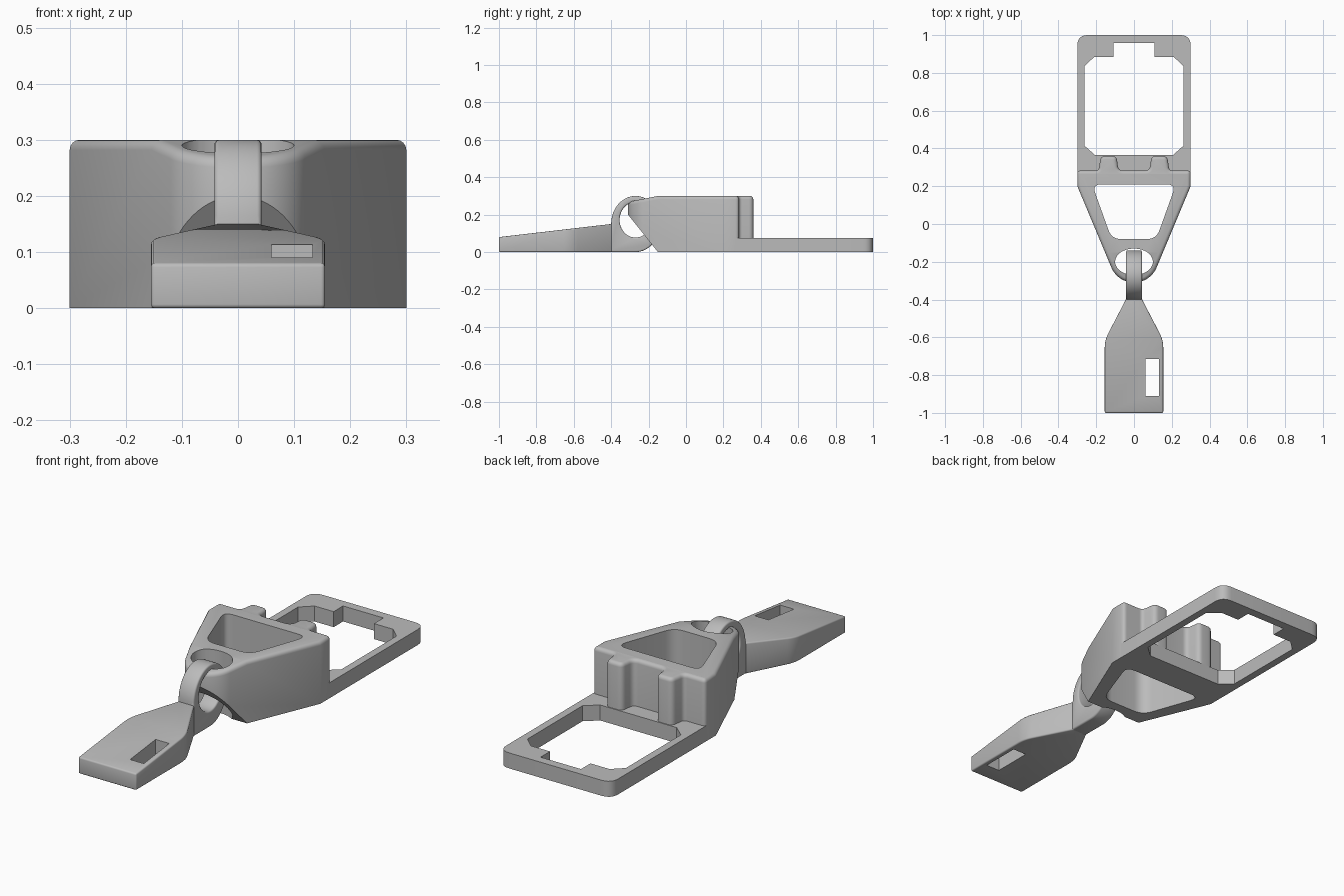
import bpy, bmesh, math
from mathutils import Vector

if "Cube" in bpy.data.objects:
    bpy.data.objects.remove(bpy.data.objects["Cube"])

grey = bpy.data.materials.new("light_grey")
grey.diffuse_color = (0.5, 0.5, 0.5, 1)
grey.use_nodes = True
grey.node_tree.nodes["Principled BSDF"].inputs["Base Color"].default_value = grey.diffuse_color


def rounded(corners, seg=6):
    """Outline from (x, y, cut) corners; cut is the rounding distance along each edge."""
    out = []
    n = len(corners)
    for i, (x, y, d) in enumerate(corners):
        p = Vector((x, y))
        if d == 0:
            out.append(p)
            continue
        a = p + (Vector(corners[i - 1][:2]) - p).normalized() * d
        b = p + (Vector(corners[(i + 1) % n][:2]) - p).normalized() * d
        for k in range(seg + 1):
            t = k / seg
            out.append(a * (1 - t) ** 2 + p * 2 * t * (1 - t) + b * t * t)
    return out


def mirrored(half):
    """Close a right-hand half outline across x = 0."""
    return half + [(-x, y, d) for x, y, d in reversed(half)]


def ellipse(cx, cy, rx, ry, a0=0, a1=360, n=48):
    steps = n if a1 - a0 == 360 else n + 1
    angles = [math.radians(a0 + (a1 - a0) * k / n) for k in range(steps)]
    return [Vector((cx + rx * math.cos(a), cy + ry * math.sin(a))) for a in angles]


def prism(outline, lo, hi):
    """Extrude an xy outline along z."""
    bm = bmesh.new()
    face = bm.faces.new([bm.verts.new((p[0], p[1], lo)) for p in outline])
    ext = bmesh.ops.extrude_face_region(bm, geom=[face])
    for v in ext["geom"]:
        if isinstance(v, bmesh.types.BMVert):
            v.co.z = hi
    bmesh.ops.recalc_face_normals(bm, faces=bm.faces[:])
    return bm


def finish(bm, name):
    me = bpy.data.meshes.new(name)
    bm.to_mesh(me)
    bm.free()
    me.materials.append(grey)
    ob = bpy.data.objects.new(name, me)
    bpy.context.collection.objects.link(ob)
    return ob


def activate(ob):
    bpy.ops.object.select_all(action='DESELECT')
    ob.select_set(True)
    bpy.context.view_layer.objects.active = ob


def cut(ob, bm):
    cutter = finish(bm, "cutter")
    cutter.hide_render = True
    mod = ob.modifiers.new("cut", 'BOOLEAN')
    mod.operation = 'DIFFERENCE'
    mod.solver = 'EXACT'
    mod.object = cutter
    activate(ob)
    bpy.ops.object.modifier_apply(modifier=mod.name)
    bpy.data.objects.remove(cutter)


def soften(ob, width):
    mod = ob.modifiers.new("soft", 'BEVEL')
    mod.width = width
    mod.segments = 3
    mod.limit_method = 'ANGLE'
    mod.angle_limit = math.radians(50)
    activate(ob)
    bpy.ops.object.modifier_apply(modifier=mod.name)


def smooth(ob):
    activate(ob)
    bpy.ops.object.shade_smooth_by_angle(angle=math.radians(32))


# Body: tapered block with a round nose and two ribs on the back
back = rounded(mirrored([(0.3, 0.2, 0), (0.3, 0.283, 0.02), (0.187, 0.283, 0.018),
                         (0.176, 0.36, 0.025), (0.092, 0.36, 0.025), (0.083, 0.283, 0.025)]))
nose = ellipse(0, -0.18, 0.13, 0.13, 203, 337, 28)
bm = prism(back + nose, 0, 0.3)
# slope the nose top down towards the tip
top = [f for f in bm.faces if f.normal.z > 0.9]
geom = top + list({e for f in top for e in f.edges}) + list({v for f in top for v in f.verts})
bmesh.ops.bisect_plane(bm, geom=geom, plane_co=(0, -0.15, 0), plane_no=(0, 1, 0))
for v in bm.verts:
    if v.co.z > 0.29 and v.co.y < -0.15:
        v.co.z -= (-0.15 - v.co.y) * 0.2
bm.normal_update()
# round the upper rim
rim = [e for e in bm.edges if len(e.link_faces) == 2
       and max(f.normal.z for f in e.link_faces) > 0.9
       and abs(min(f.normal.z for f in e.link_faces)) < 0.1]
bmesh.ops.bevel(bm, geom=rim, offset=0.018, segments=4, profile=0.5, affect='EDGES')
# undercut below the nose
bmesh.ops.bisect_plane(bm, geom=bm.verts[:] + bm.edges[:] + bm.faces[:], dist=1e-5,
                       plane_co=(0, -0.15, 0), plane_no=(0, -0.2, -0.16), clear_outer=True)
bmesh.ops.holes_fill(bm, edges=[e for e in bm.edges if e.is_boundary], sides=0)
bmesh.ops.recalc_face_normals(bm, faces=bm.faces[:])
body = finish(bm, "body")
cut(body, prism(rounded(mirrored([(0.118, -0.08, 0.05), (0.222, 0.21, 0.05)])), -0.1, 0.4))
cut(body, prism(ellipse(0, -0.2, 0.1, 0.07), -0.1, 0.4))
smooth(body)

# Frame: flat plate with a notched window
frame = finish(prism(rounded(mirrored([(0.3, 0.26, 0), (0.3, 1, 0.055)])), 0, 0.075), "frame")
cut(frame, prism(rounded(mirrored([(0.205, 0.364, 0), (0.263, 0.415, 0), (0.263, 0.835, 0),
                                   (0.21, 0.885, 0), (0.108, 0.885, 0), (0.108, 0.957, 0)])),
                 -0.1, 0.2))
smooth(frame)

# Tag: tapered wedge with a slot
bm = prism(rounded(mirrored([(0.155, -1, 0), (0.155, -0.615, 0.04), (0.038, -0.39, 0)])), 0, 0.1)
for v in bm.verts:
    if v.co.z > 0.05:
        v.co.z = 0.08 + (v.co.y + 1) * 0.07 / 0.6
tag = finish(bm, "tag")
soften(tag, 0.007)
slot = [(0.06, -0.91), (0.133, -0.91), (0.133, -0.715), (0.06, -0.715)]
cut(tag, prism(slot, -0.1, 0.3))
smooth(tag)

# Ring: upright loop through the nose, blending into the tag
side = [(-0.41, 0.0)] + ellipse(-0.27, 0.15, 0.13, 0.15, -90, 180, 48) + [(-0.41, 0.14)]
bm = prism(side, -0.042, 0.042)
hole = prism(ellipse(-0.27, 0.172, 0.085, 0.095), -0.1, 0.1)
for b in (bm, hole):
    for v in b.verts:
        v.co = Vector((v.co.z, v.co.x, v.co.y))
ring = finish(bm, "ring")
cut(ring, hole)
soften(ring, 0.008)
smooth(ring)
